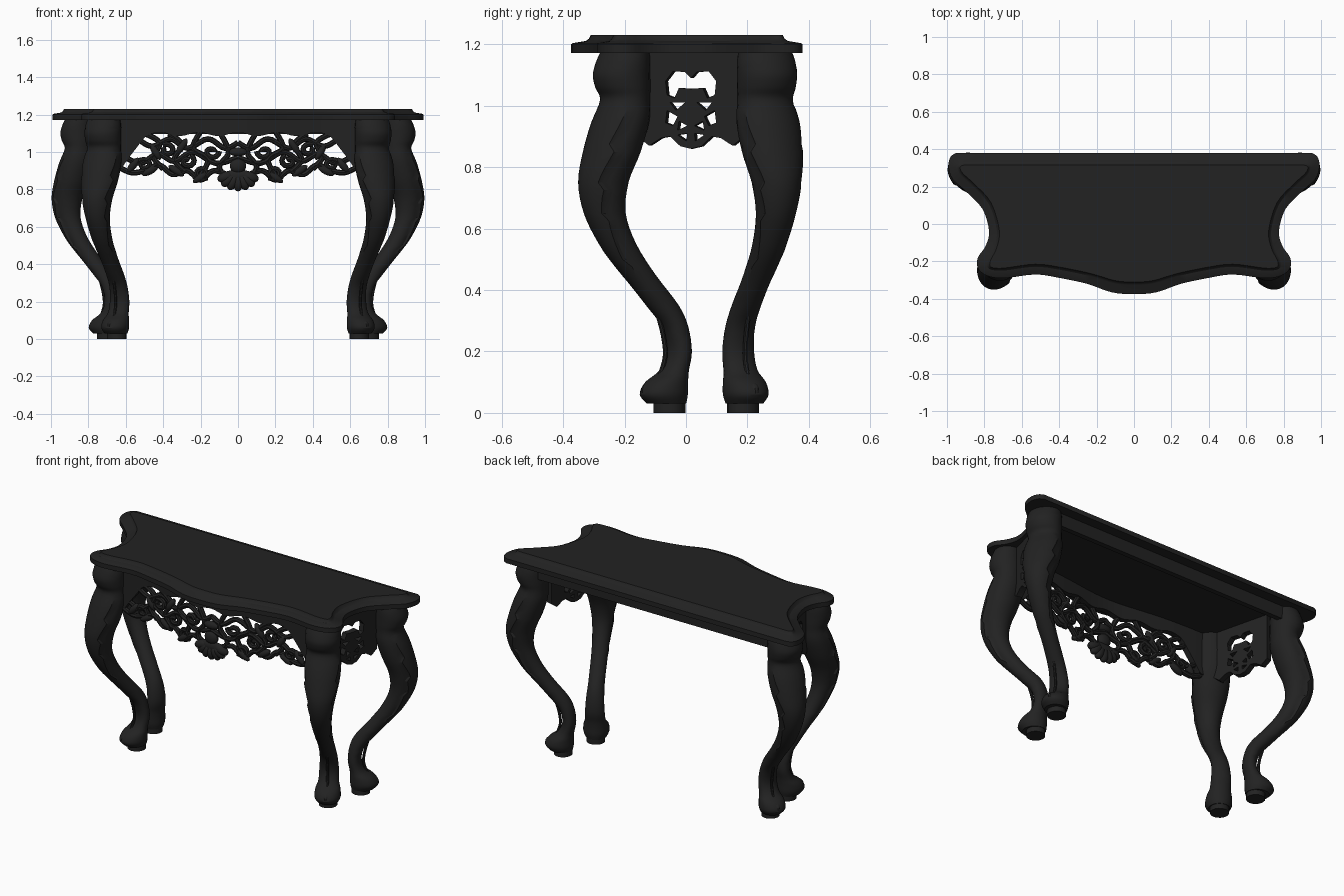
import bpy, bmesh, math
from mathutils import Vector, Matrix

cube = bpy.data.objects.get("Cube")
if cube:
    bpy.data.objects.remove(cube, do_unlink=True)

COLOR = (0.016, 0.016, 0.016, 1)
wood = bpy.data.materials.new("black_lacquer")
wood.use_nodes = True
wood.diffuse_color = COLOR
wood.node_tree.nodes["Principled BSDF"].inputs["Base Color"].default_value = COLOR


def finish(name, data, matrix=None):
    """Link an object, turn curves into meshes and smooth it."""
    obj = bpy.data.objects.new(name, data)
    bpy.context.scene.collection.objects.link(obj)
    data.materials.append(wood)
    if matrix:
        obj.matrix_world = matrix
    bpy.ops.object.select_all(action='DESELECT')
    obj.select_set(True)
    bpy.context.view_layer.objects.active = obj
    if obj.type == 'CURVE':
        bpy.ops.object.convert(target='MESH')
    bpy.ops.object.shade_smooth_by_angle(angle=math.radians(28))


def finish_bm(name, bm):
    bmesh.ops.recalc_face_normals(bm, faces=bm.faces)
    mesh = bpy.data.meshes.new(name)
    bm.to_mesh(mesh)
    bm.free()
    finish(name, mesh)


def smooth(points, steps):
    """Catmull-Rom interpolation through tuples of any length."""
    pts = [Vector(p) for p in points]
    ext = [pts[0]] + pts + [pts[-1]]
    out = []
    for a, b, c, d in zip(ext, ext[1:], ext[2:], ext[3:]):
        for k in range(steps):
            t = k / steps
            out.append(b + (c - a) * t / 2 + (a * 2 - b * 5 + c * 4 - d) * t * t / 2
                       + (b * 3 - a - c * 3 + d) * t ** 3 / 2)
    return out + [pts[-1]]


def mirrored(half):
    return half + [(-x, y) for x, y in reversed(half) if abs(x) > 1e-6]


def loft(bm, rings):
    loops = [[bm.verts.new(p) for p in ring] for ring in rings]
    n = len(loops[0])
    for lo, hi in zip(loops, loops[1:]):
        for j in range(n):
            bm.faces.new((lo[j], lo[(j + 1) % n], hi[(j + 1) % n], hi[j]))
    bm.faces.new(loops[0])
    bm.faces.new(loops[-1])


def blob(bm, center, size, rotation=Matrix()):
    m = Matrix.Translation(center) @ rotation @ Matrix.Diagonal((*size, 1))
    bmesh.ops.create_uvsphere(bm, u_segments=14, v_segments=8, radius=1, matrix=m)


def tubes(name, paths, radius):
    """Rounded carved strands through 3D points."""
    cu = bpy.data.curves.new(name, 'CURVE')
    cu.dimensions = '3D'
    cu.bevel_depth = radius
    cu.bevel_resolution = 2
    cu.use_fill_caps = True
    for path in paths:
        sp = cu.splines.new('POLY')
        sp.points.add(len(path) - 1)
        for p, co in zip(sp.points, path):
            p.co = (*co, 1)
    finish(name, cu)


# Table top: slab outline blended into the raised field outline
SLAB = [(.95, .38), (.98, .36), (.992, .31), (.97, .24), (.9, .175), (.81, .08),
        (.775, -.04), (.795, -.12), (.835, -.18), (.835, -.235), (.79, -.275),
        (.7, -.29), (.53, -.27), (.4, -.288), (.25, -.32), (.12, -.365), (0, -.375)]
FIELD = [(.9, .315), (.92, .312), (.93, .3), (.915, .27), (.855, .215), (.765, .115),
         (.72, -.035), (.735, -.13), (.765, -.19), (.77, -.225), (.745, -.235),
         (.69, -.235), (.53, -.215), (.4, -.23), (.23, -.265), (.1, -.303), (0, -.31)]
MOULDING = [(0, 1.172), (0, 1.2), (.1, 1.204), (.75, 1.211), (.9, 1.218), (1, 1.23)]
outer, inner = smooth(mirrored(SLAB), 4), smooth(mirrored(FIELD), 4)
bm = bmesh.new()
loft(bm, [[(*p.lerp(q, f), z) for p, q in zip(outer, inner)] for f, z in MOULDING])
finish_bm("table_top", bm)

# Cabriole legs: rows of height, outward shift, half depth, half width
PROFILE = [(.03, .04, .065, .06), (.06, .05, .08, .073), (.1, .04, .07, .07),
           (.14, .012, .045, .058), (.2, -.005, .038, .055), (.28, .01, .042, .05),
           (.35, .055, .055, .046), (.45, .14, .056, .046), (.55, .212, .058, .05),
           (.65, .258, .065, .06), (.75, .263, .078, .077), (.85, .233, .088, .097),
           (.95, .202, .087, .102), (1.02, .19, .078, .094), (1.06, .198, .088, .098),
           (1.1, .203, .092, .1), (1.14, .198, .086, .098), (1.175, .19, .078, .09)]
LEAF = 14


def leg(name, side, anchor, direction):
    out = Vector((direction[0] * side, direction[1], 0)).normalized()
    across = Vector((-out.y, out.x, 0))
    base = Vector((anchor[0] * side, anchor[1], 0))
    turn = Matrix.Rotation(math.atan2(out.y, out.x), 4, 'Z')

    def spot(o, w, z):
        return base + out * o + across * w + Vector((0, 0, z))

    def ring(z, o, a, b):
        # the first points form a raised leaf with a jagged edge, the rest the back
        reach = 1.2 + .35 * ((z * 8) % 1 - .5)
        lift = .009 * max(0, min(1, (z - .42) * 10, (1.02 - z) * 12))
        points = []
        for j in range(LEAF * 2):
            if j <= LEAF:
                t = reach * (2 * j / LEAF - 1)
            else:
                t = reach + (math.tau - 2 * reach) * (j - LEAF) / LEAF
            h = lift if 0 < j < LEAF else 0
            points.append(spot(o + (a + h) * math.cos(t), (b + h) * math.sin(t), z))
        return points

    bm = bmesh.new()
    loft(bm, [ring(*row) for row in smooth(PROFILE, 4)])
    # toes and pad under the foot
    for w in (-.042, 0, .042):
        blob(bm, spot(.095 - abs(w) * .6, w, .068), (.036, .024, .034), turn)
    bmesh.ops.create_cone(bm, cap_ends=True, segments=16, radius1=.052, radius2=.052,
                          depth=.045, matrix=Matrix.Translation(spot(.03, 0, .0225)))
    finish_bm(name, bm)
    # loose tendril down the shin
    shin = smooth([spot(.075, 0, .33), spot(.052, 0, .25), spot(.046, 0, .18), spot(.07, 0, .11)], 5)
    tubes(name + "_tendril", [shin], .008)


for side, label in ((1, "left"), (-1, "right")):
    leg("front_leg_" + label, side, (.635, -.027), (.43, -.9))
    leg("back_leg_" + label, side, (.675, .172), (.89, .45))


# Aprons: curved strips whose lower edge is a function of x
def front_y(x):
    return -.215 - .05 * math.exp(-(x / .3) ** 2)


def strip(name, width, depth_at, low_at, thick):
    bm = bmesh.new()
    rings = []
    for i in range(61):
        x = width * (i / 30 - 1)
        y, z = depth_at(x), low_at(x)
        rings.append([(x, y, z), (x, y + thick, z), (x, y + thick, 1.178), (x, y, 1.178)])
    loft(bm, rings)
    finish_bm(name, bm)


def front_low(x):
    corner = max(0, abs(x) - .49) / .13
    return 1.095 + .01 * math.cos(x * 30) - .19 * min(1, corner) ** 1.2


strip("front_apron_band", .66, front_y, front_low, .035)
strip("back_rail", .86, lambda x: .29, lambda x: 1.095, .03)

# Pierced scrollwork under the front band
STRANDS = [
    [(.64, .92), (.57, .89), (.5, .9), (.42, .93), (.35, .88), (.27, .9), (.2, .85), (.13, .9), (.04, .87)],
    [(.62, .98), (.52, .94), (.43, .99), (.34, .95), (.24, 1), (.12, .94), (0, .97)],
    [(.55, 1.08), (.46, 1.03), (.36, 1.07), (.27, 1.02), (.16, 1.07), (.07, 1.02), (0, 1.05)],
    [(.5, 1.1), (.42, 1.05), (.45, .97), (.4, .91)],
    [(.37, 1.1), (.3, 1.04), (.34, .96), (.28, .89)],
    [(.2, 1.11), (.24, 1.02), (.16, .96), (.21, .86)],
    [(.1, 1.11), (.05, 1), (.1, .92), (.05, .85)]]
SCROLLS = [(.5, .93), (.38, 1.01), (.27, .95), (.14, 1), (.19, .89)]
paths = []
for s in (1, -1):
    flat = [smooth(p, 5) for p in STRANDS]
    for i, (cx, cz) in enumerate(SCROLLS):
        flat.append([(cx + (.04 - .002 * k) * math.cos(k * .5 + i),
                      cz + (.035 - .002 * k) * math.sin(k * .5 + i)) for k in range(14)])
    paths += [[(s * x, front_y(x) + .015, z) for x, z in p] for p in flat]
tubes("front_scrollwork", paths, .015)

# Central shell, rosette and leaf buds of the front carving
bm = bmesh.new()
for k in range(-3, 4):
    a = k * .42
    rot = Matrix.Rotation(-a, 4, 'Y')
    blob(bm, (.07 * math.sin(a), front_y(0) + .01, .88 - .045 * math.cos(a)), (.028, .025, .046), rot)
blob(bm, (0, front_y(0) + .01, .87), (.1, .02, .035))
blob(bm, (0, front_y(0) + .01, .925), (.045, .025, .04))
blob(bm, (0, front_y(0) + .01, 1.0), (.05, .022, .024))
for s in (1, -1):
    for x, z, a in ((.2, .865, .6), (.33, .9, -.6), (.47, .9, .5), (.3, 1.03, 1), (.44, 1.0, -1), (.56, .93, .9)):
        blob(bm, (s * x, front_y(x) + .012, z), (.05, .02, .02), Matrix.Rotation(s * a, 4, 'Y'))
finish_bm("front_shell", bm)

# Pierced side panels between the legs
PANEL = mirrored([(0, .86), (.035, .868), (.07, .9), (.1, .895), (.14, .87), (.18, .9), (.18, 1.178)])
HEART = mirrored([(0, 1.09), (.02, 1.11), (.06, 1.112), (.085, 1.08), (.08, 1.035),
                  (.055, 1.025), (.04, 1.058), (0, 1.055)])
SLOTS = [[(.02, 1.01), (.07, 1.01), (.05, .985)], [(.045, .965), (.08, .985), (.085, .945), (.06, .935)],
         [(.012, .935), (.04, .95), (.045, .92)], [(.015, .885), (.045, .905), (.012, .91)]]
holes = [HEART] + SLOTS + [[(-x, z) for x, z in h] for h in SLOTS]


def side_panel(name, s):
    cu = bpy.data.curves.new(name, 'CURVE')
    cu.dimensions = '2D'
    cu.fill_mode = 'BOTH'
    cu.extrude = .018
    for loop in [PANEL] + holes:
        sp = cu.splines.new('POLY')
        sp.points.add(len(loop) - 1)
        sp.use_cyclic_u = True
        for p, (x, z) in zip(sp.points, loop):
            p.co = (x, z, 0, 1)
    along = Vector((s * .25, 1, 0)).normalized()
    up = Vector((0, 0, 1))
    m = Matrix((along, up, along.cross(up))).transposed().to_4x4()
    m.translation = (s * .745, .02, 0)
    finish(name, cu, m)


side_panel("side_panel_left", 1)
side_panel("side_panel_right", -1)
